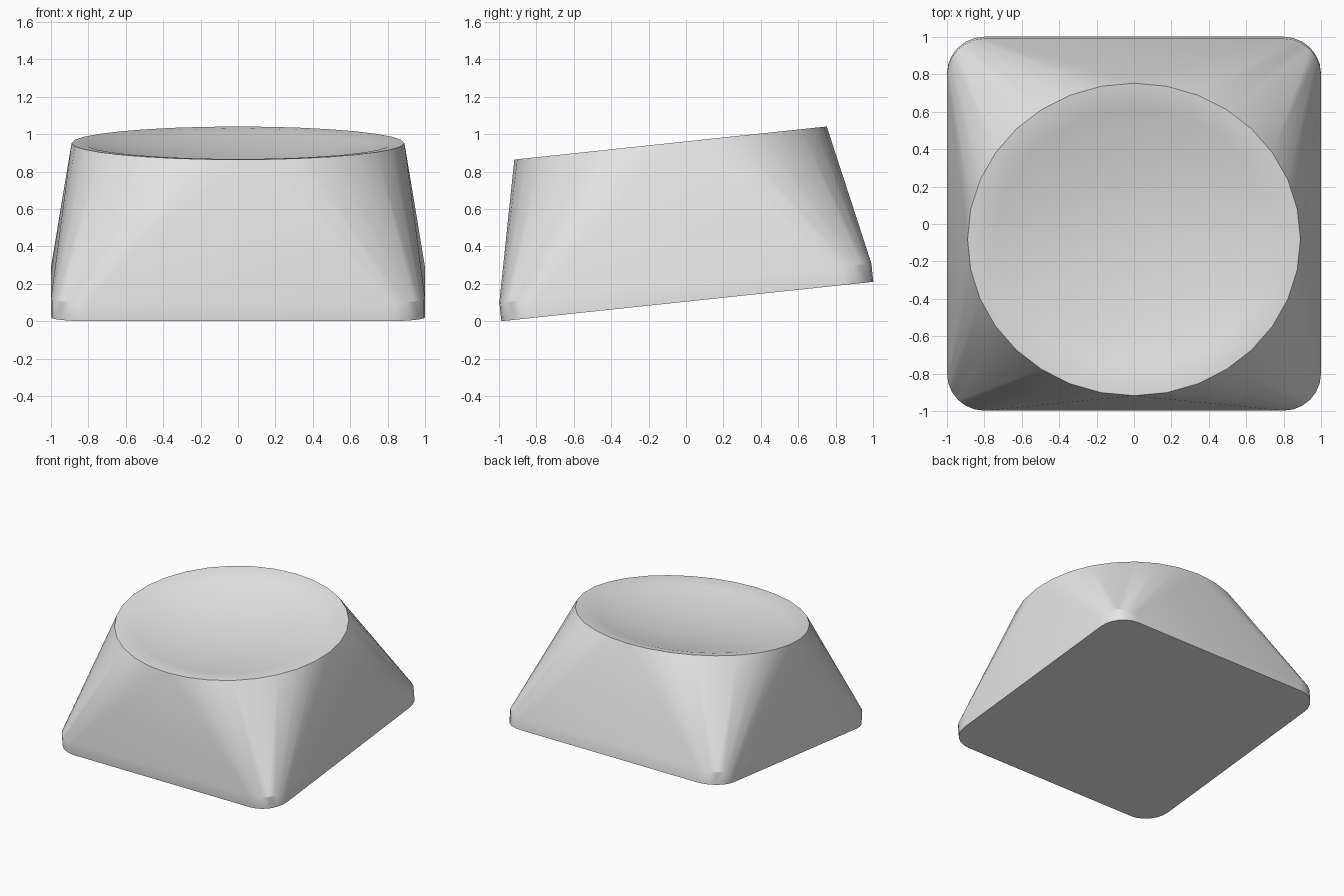
import bpy, bmesh
from math import sin, cos, pi, radians
from mathutils import Matrix

cube = bpy.data.objects.get("Cube")
if cube:
    bpy.data.objects.remove(cube, do_unlink=True)

HALF, CORNER, BAND, HEIGHT = 1.0, 0.2, 0.1, 0.852
TOP_X, TOP_Y, SEGMENTS = 0.89, 0.84, 32
LIP, DEPTH = 0.92, 0.1

mat = bpy.data.materials.new("light_grey_plastic")
mat.use_nodes = True
grey = (0.8, 0.8, 0.8, 1)
mat.diffuse_color = grey
mat.node_tree.nodes["Principled BSDF"].inputs["Base Color"].default_value = grey

bm = bmesh.new()


def ring(scale, z):
    """Elliptical ring parallel to the base."""
    angles = [2 * pi * i / SEGMENTS for i in range(SEGMENTS)]
    return [bm.verts.new((TOP_X * scale * cos(a), TOP_Y * scale * sin(a), z)) for a in angles]


def rounded_square(z, steps=6):
    """Square outline with rounded corners."""
    inner = HALF - CORNER
    for quarter, (sx, sy) in enumerate([(1, 1), (-1, 1), (-1, -1), (1, -1)]):
        for i in range(steps + 1):
            a = (quarter + i / steps) * pi / 2
            bm.verts.new((sx * inner + CORNER * cos(a), sy * inner + CORNER * sin(a), z))


# Body: rounded square band blended up into the round top
rounded_square(0)
rounded_square(BAND)
rim = ring(1, HEIGHT)
bmesh.ops.convex_hull(bm, input=bm.verts[:])
lid = [f for f in bm.faces if all(v.co.z > HEIGHT - 0.001 for v in f.verts)]
bmesh.ops.delete(bm, geom=lid, context='FACES_ONLY')
lid_edges = [e for e in bm.edges if not e.link_faces]
bmesh.ops.delete(bm, geom=lid_edges, context='EDGES')

# Dished top: nearly flat lip, then a shallow bowl
previous = rim
for t in (1, 0.9, 0.75, 0.6, 0.45, 0.3, 0.15):
    current = ring(LIP * t, HEIGHT - 0.004 - DEPTH * (1 - t * t))
    for i in range(SEGMENTS):
        j = (i + 1) % SEGMENTS
        bm.faces.new((previous[i], previous[j], current[j], current[i]))
    previous = current
bm.faces.new(previous)

# Flat base, then tilt the whole cap
bmesh.ops.dissolve_limit(bm, angle_limit=0.001, verts=bm.verts[:], edges=bm.edges[:])
bmesh.ops.recalc_face_normals(bm, faces=bm.faces[:])
bmesh.ops.transform(bm, verts=bm.verts[:],
                    matrix=Matrix.Translation((0, 0.007, 0.105)) @ Matrix.Rotation(radians(6.04), 4, 'X'))

mesh = bpy.data.meshes.new("key_cap")
bm.to_mesh(mesh)
bm.free()
mesh.materials.append(mat)
cap = bpy.data.objects.new("key_cap", mesh)
bpy.context.collection.objects.link(cap)
bpy.ops.object.select_all(action='DESELECT')
cap.select_set(True)
bpy.context.view_layer.objects.active = cap
bpy.ops.object.shade_smooth_by_angle(angle=radians(30))
